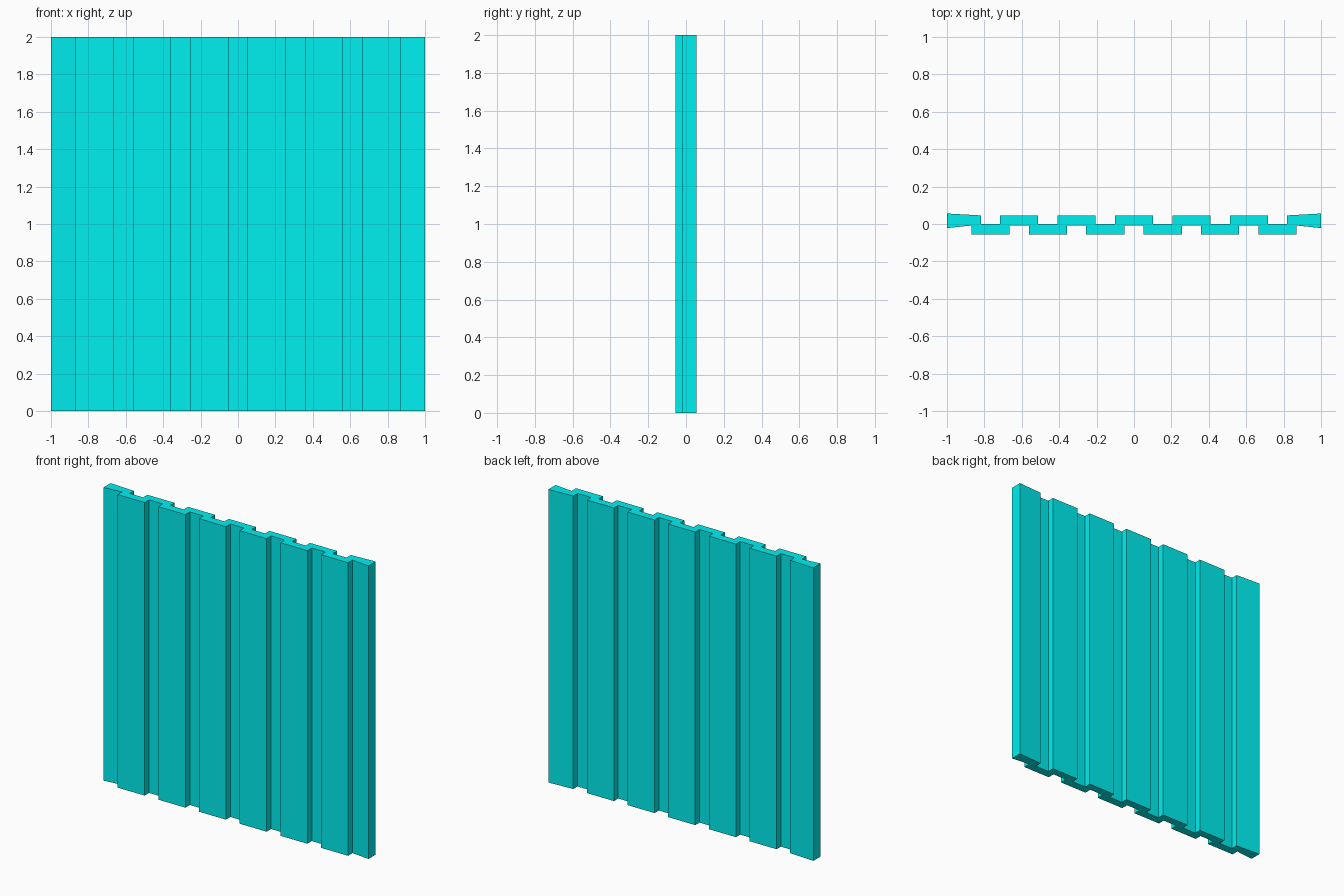
import bpy, bmesh

if "Cube" in bpy.data.objects:
    bpy.data.objects.remove(bpy.data.objects["Cube"])

PITCH, HALF, HEIGHT = 0.307, 0.102, 2.0
BACK, BACK_IN, FRONT_IN, FRONT = 0.046, 0.0, -0.008, -0.056


def stepped_edge(centres, outer, inner):
    """Square-wave outline, one raised board per centre."""
    pts = []
    for c in centres:
        pts += [(c - HALF, inner), (c - HALF, outer), (c + HALF, outer), (c + HALF, inner)]
    return pts


# Cross-section: back boards between two flared end boards, front boards over the gaps
end = 3 * PITCH - HALF
back = [(-1, 0.056), (-end, BACK), (-end, BACK_IN)]
back += stepped_edge([i * PITCH for i in range(-2, 3)], BACK, BACK_IN)
back += [(end, BACK_IN), (end, BACK), (1, 0.056)]
front = [(-1, -0.022)]
front += stepped_edge([(i + 0.5) * PITCH for i in range(-3, 3)], FRONT, FRONT_IN)
front += [(1, -0.022)]

# Extrude the section upwards
bm = bmesh.new()
section = bm.faces.new([bm.verts.new((x, y, 0)) for x, y in front + back[::-1]])
walls = bmesh.ops.extrude_face_region(bm, geom=[section], use_keep_orig=True)
top = [v for v in walls["geom"] if isinstance(v, bmesh.types.BMVert)]
bmesh.ops.translate(bm, verts=top, vec=(0, 0, HEIGHT))
bmesh.ops.recalc_face_normals(bm, faces=bm.faces)
mesh = bpy.data.meshes.new("board_panel")
bm.to_mesh(mesh)
bm.free()

panel = bpy.data.objects.new("board_panel", mesh)
bpy.context.collection.objects.link(panel)
mat = bpy.data.materials.new("cyan")
mat.diffuse_color = (0.0, 0.87, 0.88, 1)
mat.use_nodes = True
mat.node_tree.nodes["Principled BSDF"].inputs["Base Color"].default_value = mat.diffuse_color
mesh.materials.append(mat)
